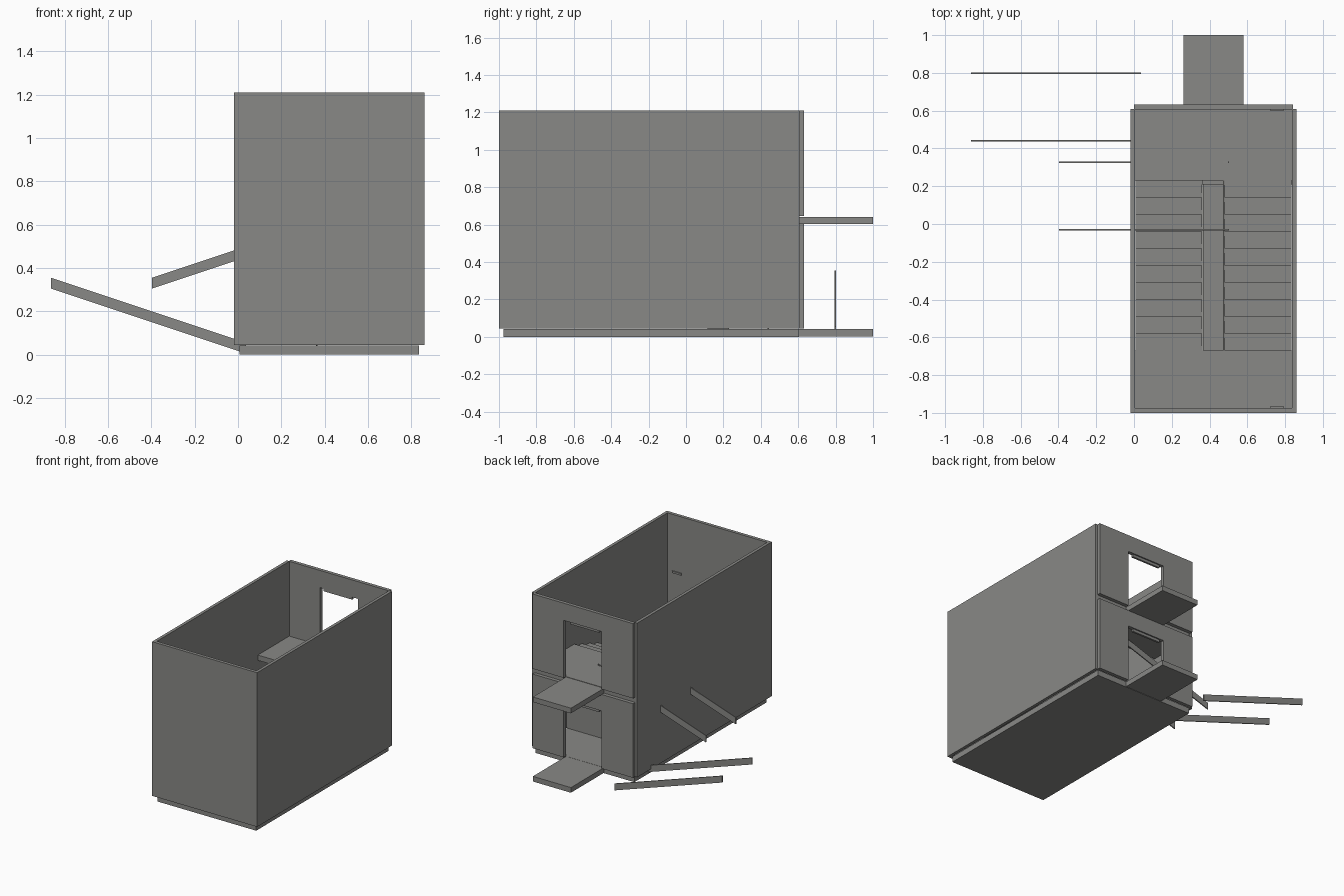
import bpy, bmesh

if "Cube" in bpy.data.objects:
    bpy.data.objects.remove(bpy.data.objects["Cube"])

mat = bpy.data.materials.new("concrete_grey")
mat.diffuse_color = (0.25, 0.25, 0.24, 1)
mat.use_nodes = True
mat.node_tree.nodes["Principled BSDF"].inputs["Base Color"].default_value = mat.diffuse_color


def finish(name, bm):
    bmesh.ops.recalc_face_normals(bm, faces=bm.faces[:])
    me = bpy.data.meshes.new(name)
    bm.to_mesh(me)
    bm.free()
    me.materials.append(mat)
    ob = bpy.data.objects.new(name, me)
    bpy.context.collection.objects.link(ob)
    return ob


def prism(name, pts, vec):
    """Extrude a polygon of 3D points along vec."""
    bm = bmesh.new()
    f = bm.faces.new([bm.verts.new(p) for p in pts])
    ext = bmesh.ops.extrude_face_region(bm, geom=[f])
    moved = [g for g in ext["geom"] if isinstance(g, bmesh.types.BMVert)]
    bmesh.ops.translate(bm, verts=moved, vec=vec)
    return finish(name, bm)


def box(name, x0, x1, y0, y1, z0, z1):
    pts = [(x0, y0, z0), (x1, y0, z0), (x1, y1, z0), (x0, y1, z0)]
    return prism(name, pts, (0, 0, z1 - z0))


FLOOR, MID, UPPER, TOP = 0.045, 0.345, 0.645, 1.21
RUN, RISE, N = 0.09, 0.03, 10
Y_BACK, Y_FRONT = 0.23, -0.67

# Shell walls, front and sides
box("front_wall", -0.018, 0.86, -1.0, -0.975, FLOOR, TOP)
box("left_wall", -0.018, 0.005, -0.975, 0.608, FLOOR, TOP)
box("right_wall", 0.837, 0.86, -0.975, 0.608, FLOOR, TOP)

# Ground slab, landing, upper floor
box("well_floor", 0.008, 0.835, -0.975, Y_BACK, 0, FLOOR - 0.002)
box("entrance_floor", 0.008, 0.835, Y_BACK, 0.605, 0, FLOOR - 0.002)
box("landing", 0.005, 0.837, -0.975, Y_FRONT, MID - 0.04, MID)
box("upper_floor", 0.005, 0.837, Y_BACK, 0.605, UPPER - 0.04, UPPER)

# Back wall panels with doorways, a recess at the floor line, and balconies
for label, z0, z1 in (("lower", FLOOR, UPPER - 0.04), ("upper", UPPER, TOP)):
    box(label + "_back_panel_left", 0.0, 0.262, 0.605, 0.632, z0, z1)
    box(label + "_back_panel_right", 0.58, 0.842, 0.605, 0.632, z0, z1)
    box(label + "_lintel", 0.262, 0.58, 0.605, 0.632, z0 + 0.435, z1)
    box(label + "_door_header", 0.29, 0.53, 0.607, 0.622, z0 + 0.415, z0 + 0.435)
    box(label + "_balcony", 0.262, 0.58, 0.605, 1.0, z0 - 0.042, z0 - 0.003)

# Wall closing the space under the upper flight
box("under_stair_wall", 0.36, 0.837, 0.21, Y_BACK, FLOOR, UPPER - 0.04)


# Stair flights: saw-tooth top with a sloping underside
def flight(name, x0, x1, y, d, z):
    pts = [(x0, y, z)]
    for i in range(N):
        top = z + RISE * (i + 1)
        pts += [(x0, y + d * RUN * i, top), (x0, y + d * RUN * (i + 1), top)]
    end = y + d * RUN * N
    pts += [(x0, end, z + RISE * N - 0.04), (x0, y + d * RUN * 1.2, z)]
    if z > 0.2:
        pts[-1] = (x0, y, z - 0.04)
    prism(name, pts, (x1 - x0, 0, 0))


flight("lower_flight", 0.008, 0.36, Y_BACK, -1, FLOOR)
flight("upper_flight", 0.48, 0.835, Y_FRONT, 1, MID)

# Thin stringers at the inner edge of each flight
for name, x, za, zb in (("lower_stringer", 0.36, MID, FLOOR),
                        ("upper_stringer", 0.472, MID, UPPER)):
    prism(name, [(x, Y_FRONT, za - 0.04), (x, Y_BACK, zb - 0.04),
                 (x, Y_BACK, zb), (x, Y_FRONT, za)], (0.008, 0, 0))


# Sloping rails crossing the left wall, divided once per step
def rail(name, y, x0, x1, z0, z1):
    bm = bmesh.new()
    t = 0.004
    rings = []
    for i in range(N + 1):
        x = x0 + (x1 - x0) * i / N
        z = z0 + (z1 - z0) * i / N
        rings.append([bm.verts.new(p) for p in (
            (x, y - t, z), (x, y + t, z), (x, y + t, z + 0.05), (x, y - t, z + 0.05))])
    for a, b in zip(rings, rings[1:]):
        for k in range(4):
            m = (k + 1) % 4
            bm.faces.new((a[k], a[m], b[m], b[k]))
    bm.faces.new(rings[0])
    bm.faces.new(rings[-1])
    finish(name, bm)


for i, y in enumerate((0.797, 0.44)):
    rail("lower_rail_%d" % (i + 1), y, -0.863, 0.037, 0.305, 0.005)
for i, y in enumerate((0.327, -0.03)):
    rail("upper_rail_%d" % (i + 1), y, -0.397, 0.503, 0.305, 0.605)

# Small wall fittings
box("front_wall_fitting", 0.72, 0.795, -0.976, -0.967, 0.77, 0.785)
box("back_wall_fitting", 0.72, 0.795, 0.6, 0.606, 0.77, 0.785)
